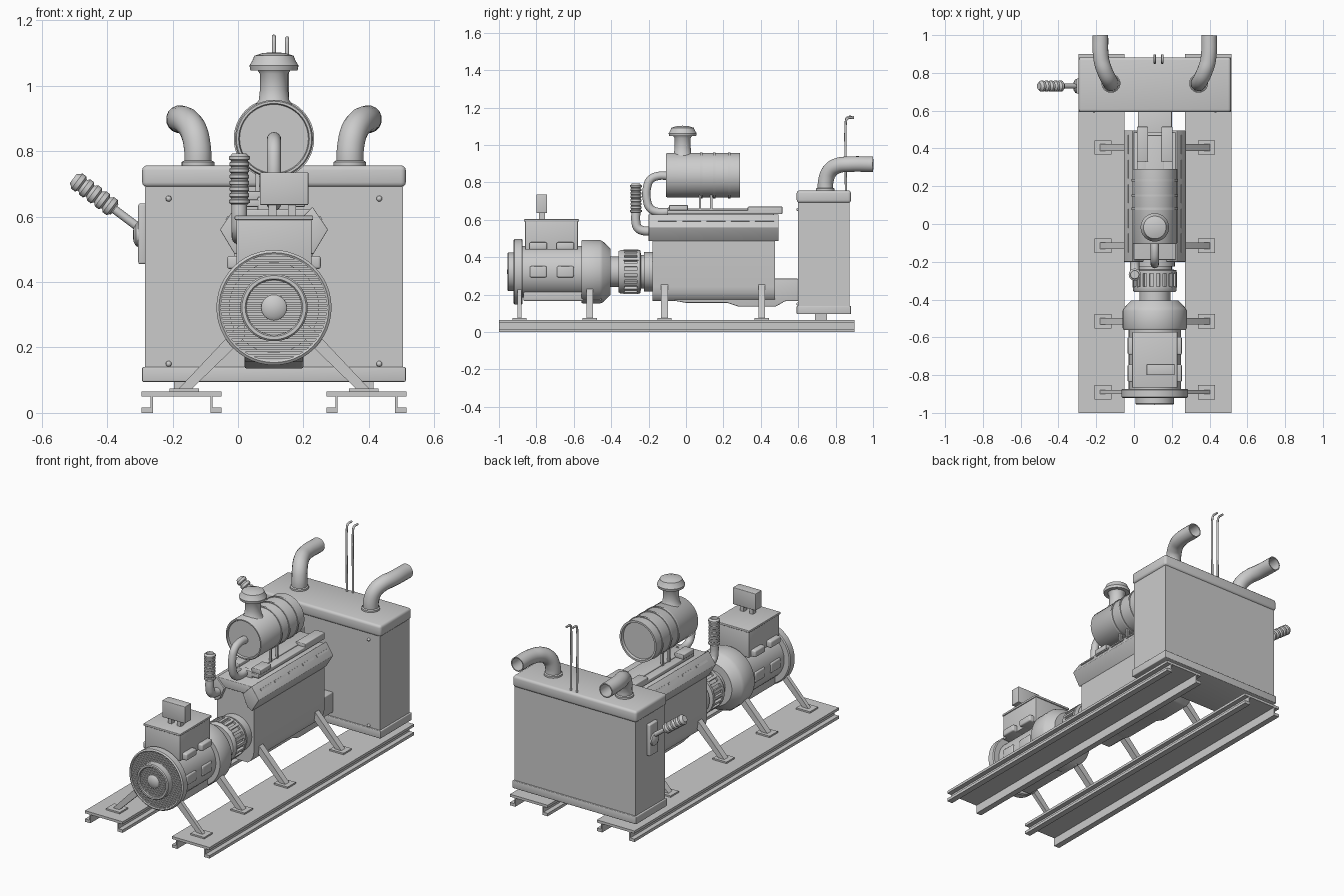
import bpy, bmesh, math
from mathutils import Vector, Matrix

if "Cube" in bpy.data.objects:
    bpy.data.objects.remove(bpy.data.objects["Cube"])

C = 0.11    # x of the machine's centre line
GZ = 0.322  # height of the generator shaft


def finish(name, bm, bevel=0):
    bmesh.ops.recalc_face_normals(bm, faces=bm.faces)
    me = bpy.data.meshes.new(name)
    bm.to_mesh(me)
    bm.free()
    ob = bpy.data.objects.new(name, me)
    bpy.context.collection.objects.link(ob)
    if bevel:
        m = ob.modifiers.new("bevel", 'BEVEL')
        m.width, m.segments = bevel, 3
    return ob


def add_box(bm, lo, hi, mat=None):
    lo, hi = Vector(lo), Vector(hi)
    m = Matrix.Translation((lo + hi) / 2) @ Matrix.Diagonal((*(hi - lo), 1))
    bmesh.ops.create_cube(bm, size=1, matrix=(mat or Matrix()) @ m)


def boxes(name, pairs, bevel=0, mat=None):
    bm = bmesh.new()
    for lo, hi in pairs:
        add_box(bm, lo, hi, mat)
    return finish(name, bm, bevel)


def prism(name, pts, axis, a, b, bevel=0):
    """Extrude a side profile along X (pts = y,z) or Y (pts = x,z)."""
    bm = bmesh.new()
    vs = [bm.verts.new((a, p, q) if axis == 'X' else (p, a, q)) for p, q in pts]
    f = bm.faces.new(vs)
    r = bmesh.ops.extrude_face_region(bm, geom=[f])
    d = (b - a, 0, 0) if axis == 'X' else (0, b - a, 0)
    bmesh.ops.translate(bm, vec=d, verts=[v for v in r["geom"] if isinstance(v, bmesh.types.BMVert)])
    return finish(name, bm, bevel)


def lathe(name, prof, origin, axis, n=40):
    """Revolve (radius, distance) points around an axis from origin."""
    bm = bmesh.new()
    rot = Matrix.Translation(origin) @ Vector(axis).to_track_quat('Z', 'Y').to_matrix().to_4x4()
    rings = [[bm.verts.new(rot @ Vector((r * math.cos(2 * math.pi * i / n), r * math.sin(2 * math.pi * i / n), t)))
              for i in range(n)] for r, t in prof]
    for p, q in zip(rings, rings[1:]):
        for i in range(n):
            bm.faces.new((p[i], p[(i + 1) % n], q[(i + 1) % n], q[i]))
    bmesh.ops.remove_doubles(bm, verts=bm.verts, dist=1e-5)
    return finish(name, bm)


def tube(name, pts, r, wall=0):
    cu = bpy.data.curves.new(name, 'CURVE')
    cu.dimensions, cu.bevel_depth, cu.bevel_resolution, cu.resolution_u = '3D', r, 6, 6
    cu.use_fill_caps = not wall
    sp = cu.splines.new('BEZIER')
    sp.bezier_points.add(len(pts) - 1)
    for p, co in zip(sp.bezier_points, pts):
        p.co, p.handle_left_type, p.handle_right_type = co, 'AUTO', 'AUTO'
    ob = bpy.data.objects.new(name, cu)
    bpy.context.collection.objects.link(ob)
    if wall:
        ob.modifiers.new("wall", 'SOLIDIFY').thickness = wall


# Base rails with outward flanges and a hollow underside, plus sloping legs
for s, side in ((-1, "left"), (1, "right")):
    half = [(0, .065), (.1225, .065), (.1225, .05), (.095, .05), (.095, .017), (.1225, .017),
            (.1225, 0), (.088, 0), (.088, .05), (0, .05)]
    mid = C + s * .2825
    prism(side + "_rail", [(mid + x, z) for x, z in half[1:-1]] + [(mid - x, z) for x, z in half[-2:0:-1]],
          'Y', -1, .9)
    for i, (y, w) in enumerate(((-.89, .011), (-.515, .018), (-.115, .018), (.405, .018))):
        boxes(f"{side}_foot_{i}", [((C + s * .275 - .045, y - .038, .064), (C + s * .275 + .045, y + .038, .074))])
        leg = [(C + s * a, z) for a, z in ((.295, .07), (.255, .07), (.09, .23), (.09, .28), (.125, .25))]
        prism(f"{side}_leg_{i}", leg, 'Y', y - w, y + w)
    boxes(side + "_radiator_foot", [((C + s * .28 - .025, .69, .06), (C + s * .28 + .025, .755, .1))])

# Radiator housing
boxes("radiator_body", [((C - .394, .6, .11), (C + .394, .873, .72))])
boxes("radiator_top_cap", [((C - .403, .592, .69), (C + .403, .882, .757))], .015)
boxes("radiator_bottom_cap", [((C - .403, .592, .095), (C + .403, .882, .14))], .004)
for x in (-.322, .322):
    for z in (.15, .655):
        lathe("radiator_bolt", [(.009, 0), (.008, .006), (.005, .009), (0, .01)], (C + x, .6, z), (0, -1, 0), 12)

# Exhaust pipes and thin vent rods on the radiator
for s, side in ((-1, "left"), (1, "right")):
    pts = [(.232, .745, .75), (.234, .748, .81), (.245, .768, .86), (.265, .81, .889), (.283, .87, .897), (.288, 1, .897)]
    tube(side + "_exhaust_pipe", [(C + s * x, y, z) for x, y, z in pts], .042, .006)
    lathe(side + "_exhaust_base", [(.05, 0), (.05, .012), (.043, .016)], (C + s * .232, .745, .755), (0, 0, 1))
for x, z in ((.11, 1.15), (.15, 1.145)):
    tube("vent_rod", [(x, .855, .75), (x, .855, z - .02), (x, .862, z - .004), (x, .898, z)], .006)

# Lever with ribbed grip on the radiator side
boxes("lever_plate", [((-.305, .69, .455), (-.28, .77, .64))], .006)
lathe("lever_pivot", [(.04, 0), (.035, .012), (.02, .02), (0, .021)], (-.3, .73, .545), (-1, 0, 0))
d = Vector((-.2, 0, .15))
lathe("lever_rod", [(0, 0), (.013, 0), (.013, .13), (0, .13)], (-.295, .73, .56), d, 16)
grip = [(0, 0), (.02, 0)]
for i in range(5):
    grip += [(.021, .004 + i * .03), (.029, .01 + i * .03), (.029, .024 + i * .03), (.023, .03 + i * .03)]
lathe("lever_grip", grip + [(.018, .158), (0, .158)], (-.377, .73, .622), d, 24)

# Engine block, oil pan and V-shaped valve covers
hp = [(.12, .6), (.12, .24), (.115, .21), (.1, .18), (.08, .165)]
prism("engine_block", [(C + x, z) for x, z in hp] + [(C - x, z) for x, z in hp[::-1]], 'Y', -.18, .475)
prism("oil_pan", [(-.1, .19), (-.08, .17), (0, .156), (.22, .156), (.28, .136), (.48, .136), (.53, .165),
                  (.6, .165), (.6, .285), (.46, .285)], 'X', C - .09, C + .09, .006)
for s, side in ((-1, "left"), (1, "right")):
    cover = [(.06, .57), (.118, .63), (.165, .56), (.12, .485), (.09, .5)]
    prism(side + "_valve_cover", [(C + s * x, z) for x, z in cover], 'Y', -.2, .495, .003)
    ang = Matrix.Translation((C + s * .1415, 0, .595)) @ Matrix.Rotation(s * math.radians(56), 4, 'Y')
    boxes(side + "_cover_strips", [((-.006, y, -.003), (.006, y + .1, .004)) for y in (-.15, -.02, .11, .24, .37)], mat=ang)
    # Top manifolds
    boxes(side + "_manifold", [((C + s * .07 - .025, -.1, .63), (C + s * .07 + .025, .495, .652)),
                               ((C + s * .07 - .03, -.09, .65), (C + s * .07 + .03, .01, .678)),
                               ((C + s * .065 - .03, .33, .63), (C + s * .065 + .03, .515, .67))], .004)
boxes("engine_top", [((C - .115, -.19, .57), (C + .115, .485, .622)), ((C - .05, -.1, .6), (C + .05, .47, .66))], .004)

# Air filter drum with bands, elbow and mushroom cap
F = (C, 0, .838)
lathe("air_filter", [(0, -.275), (.105, -.275), (.108, -.29), (.119, -.29), (.119, .1), (.115, .106), (.108, .106),
                     (.105, .095), (0, .095)], F, (0, -1, 0), 48)
for i, y in enumerate((.075, .145, .225)):
    lathe(f"filter_band_{i}", [(.118, 0), (.123, 0), (.123, .012), (.118, .012)], (C, y, .838), (0, 1, 0), 48)
boxes("filter_stands", [((C + x - .006, y - .006, .64), (C + x + .006, y + .006, .75))
                        for x in (-.05, .05) for y in (.075, .135)])
lathe("filter_cap", [(.06, 0), (.046, .02), (.043, .05), (.043, .1), (.05, .11), (.072, .11), (.075, .125),
                     (.066, .14), (.06, .155), (.035, .163), (0, .166)], (C, -.018, .937), (0, 0, 1))
tube("filter_elbow", [(C, y, z) for y, z in ((-.09, .834), (-.15, .834), (-.19, .815), (-.208, .775), (-.208, .7),
                                             (-.19, .66), (-.155, .643), (-.08, .643))], .022)

# Small ribbed exhaust stack
stack = [(0, 0), (.024, 0)]
for i in range(8):
    z = .004 + i * .019
    stack += [(.026, z), (.032 if i in (0, 7) else .03, z + .003), (.032 if i in (0, 7) else .03, z + .012), (.026, z + .015)]
lathe("stack_bellows", stack + [(.022, .158), (.022, .13), (0, .13)], (.004, -.268, .635), (0, 0, 1), 28)
tube("stack_elbow", [(.004, -.268, .64), (.004, -.268, .59), (.004, -.258, .557), (.004, -.23, .542), (.004, -.17, .54)], .024)

# Coupling with vented cage
A = (C, 0, GZ)
lathe("coupling", [(0, -.41), (.082, -.41), (.082, -.36), (.11, -.36), (.116, -.35), (.116, -.33), (.105, -.33),
                   (.105, -.262), (.116, -.262), (.116, -.245), (.09, -.24), (.09, -.225), (.106, -.225),
                   (.106, -.17), (0, -.17)], A, (0, 1, 0))
bm = bmesh.new()
for i in range(20):
    m = Matrix.Translation(A) @ Matrix.Rotation(i * math.pi / 10, 4, 'Y')
    add_box(bm, (-.008, -.335, .09), (.008, -.255, .118), m)
finish("coupling_cage", bm)

# Generator body, bell and front ring
lathe("generator_body", [(0, -.89), (.138, -.89), (.138, -.56), (.165, -.56), (.17, -.55), (.17, -.46), (.163, -.445),
                         (.125, -.405), (0, -.405)], A, (0, 1, 0), 48)
lathe("front_ring", [(.162, -.9), (.162, -.918), (.168, -.922), (.176, -.916), (.176, -.878), (.17, -.873),
                     (.13, -.873)], A, (0, 1, 0), 48)
lathe("front_hub_ring", [(.084, -.9), (.084, -.95), (.088, -.955), (.098, -.955), (.103, -.95), (.103, -.9)], A, (0, 1, 0), 48)
lathe("front_hub", [(.04, -.9), (.039, -.945), (.028, -.954), (0, -.957)], A, (0, 1, 0), 32)
bm = bmesh.new()
for i in range(-12, 13):
    z = i * .0132
    for R, y in ((.164, -.914), (.085, -.945)):
        if abs(z) < R:
            w = math.sqrt(R * R - z * z)
            add_box(bm, (C - w, y, GZ + z - .004), (C + w, -.885, GZ + z + .004))
finish("front_grille", bm)

# Terminal box, its mounts and the small control panel
boxes("terminal_box", [((C - .115, -.86, .44), (C + .115, -.578, .592)), ((C - .12, -.866, .59), (C + .12, -.572, .603))], .003)
for s in (-1, 1):
    boxes("terminal_mount", [((C + s * .1 - .043, y - .047, .44), (C + s * .1 + .043, y + .047, .48))
                             for y in (-.79, -.645)], .008)
    boxes("side_lug", [((C + s * .128 - .016, y - .045, GZ - .03), (C + s * .128 + .016, y + .045, GZ + .03))
                       for y in (-.79, -.645)], .008)
boxes("panel_stems", [((x - .012, -.785, .59), (x + .012, -.755, .65)) for x in (.105, .165)])
boxes("control_panel", [((.067, -.8, .636), (.215, -.742, .735))], .003)
boxes("generator_base", [((C - .085, -.87, .165), (C + .085, -.45, .23))], .01)

# Convert everything to mesh and smooth by angle
bpy.ops.object.select_all(action='SELECT')
bpy.context.view_layer.objects.active = bpy.data.objects["engine_block"]
bpy.ops.object.convert(target='MESH')
bpy.ops.object.shade_smooth_by_angle(angle=math.radians(35))
